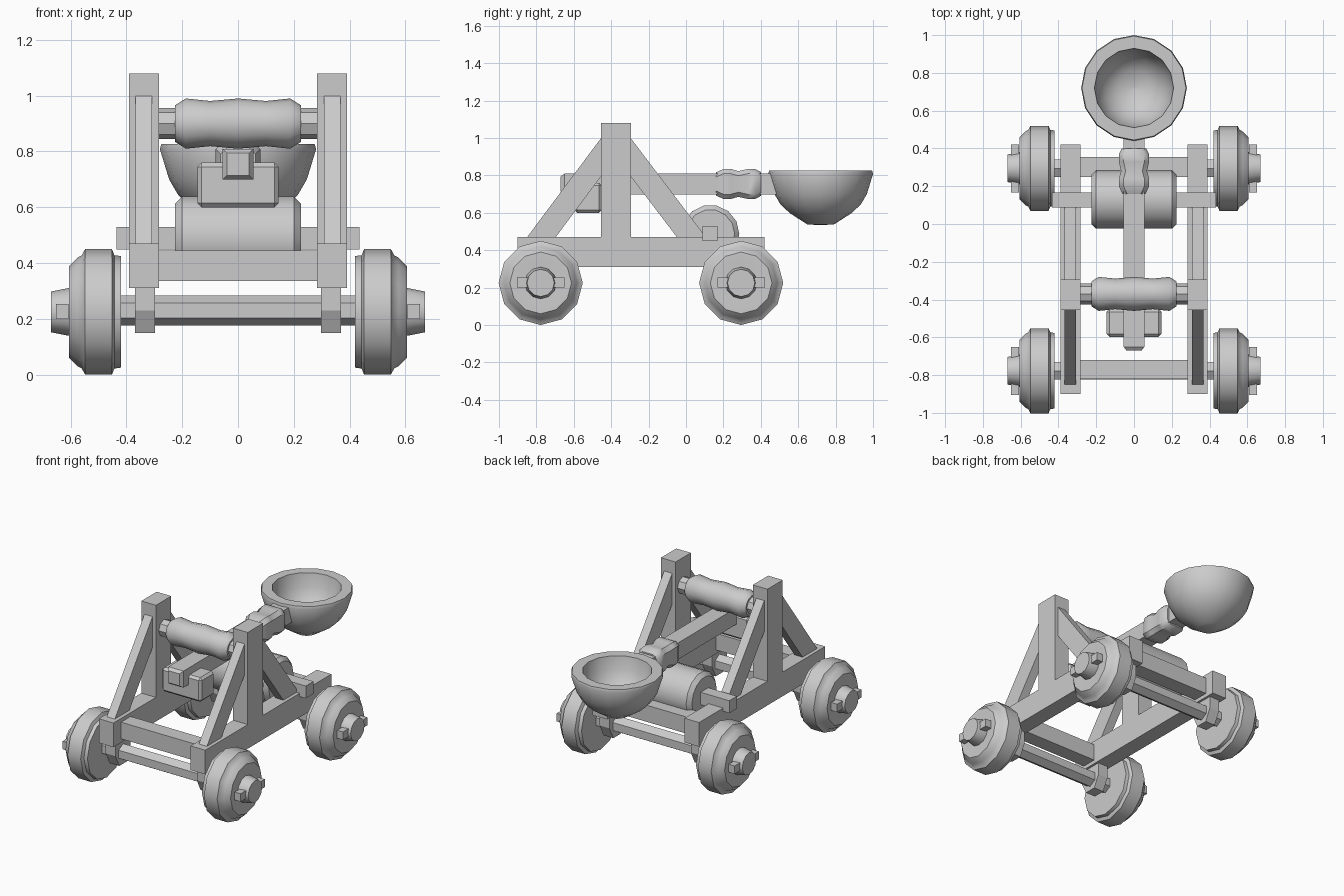
import bpy, bmesh
from math import sin, cos, pi, radians
from mathutils import Vector

if "Cube" in bpy.data.objects:
    bpy.data.objects.remove(bpy.data.objects["Cube"])


def finish(bm, name, smooth=None):
    bmesh.ops.remove_doubles(bm, verts=bm.verts, dist=1e-5)
    bmesh.ops.recalc_face_normals(bm, faces=bm.faces)
    me = bpy.data.meshes.new(name)
    bm.to_mesh(me)
    bm.free()
    if smooth:
        for p in me.polygons:
            p.use_smooth = True
        me.set_sharp_from_angle(angle=radians(smooth))
    ob = bpy.data.objects.new(name, me)
    bpy.context.collection.objects.link(ob)
    return ob


def box(name, x, y, z, bevel=0):
    bm = bmesh.new()
    bmesh.ops.create_cube(bm, size=1)
    for v in bm.verts:
        for i, (a, b) in enumerate((x, y, z)):
            v.co[i] = a + (v.co[i] + 0.5) * (b - a)
    if bevel:
        bmesh.ops.bevel(bm, geom=bm.edges[:], offset=bevel, segments=1,
                        affect='EDGES', profile=0.5)
    return finish(bm, name)


def loft(name, rings, smooth=None):
    bm = bmesh.new()
    loops = [[bm.verts.new(p) for p in r] for r in rings]
    n = len(loops[0])
    for a, b in zip(loops, loops[1:]):
        for i in range(n):
            j = (i + 1) % n
            bm.faces.new((a[i], a[j], b[j], b[i]))
    bm.faces.new(loops[0])
    bm.faces.new(loops[-1])
    return finish(bm, name, smooth)


def lathe_x(name, prof, y, z, n, smooth=40, phase=0.0):
    """Revolve (x, radius) pairs around a line parallel to x."""
    ang = [2 * pi * i / n + phase for i in range(n)]
    return loft(name, [[(x, y + r * cos(a), z + r * sin(a)) for a in ang]
                       for x, r in prof], smooth)


def prism_x(name, x, pts):
    """Extrude a (y, z) outline between two x positions."""
    return loft(name, [[(xx, y, z) for y, z in pts] for xx in x])


AXLES = (("front", -0.777), ("rear", 0.295))
WZ = 0.225

# Side frames, mirrored left and right
for s, side in ((-1, "left"), (1, "right")):
    wide, thin = (s * 0.283, s * 0.39), (s * 0.308, s * 0.367)
    box(side + "_rail", sorted(wide), (-0.90, 0.42), (0.31, 0.47))
    box(side + "_post", sorted(wide), (-0.455, -0.295), (0.31, 1.08))
    prism_x(side + "_front_brace", thin,
            [(-0.853, 0.465), (-0.45, 1.005), (-0.45, 0.80), (-0.70, 0.465)])
    prism_x(side + "_rear_brace", thin,
            [(0.11, 0.465), (-0.30, 1.005), (-0.30, 0.80), (-0.045, 0.465)])
    for end, y in AXLES:
        # Axle bearing block under the rail
        prism_x(f"{side}_{end}_bearing", (s * 0.298, s * 0.37),
                [(y - 0.08, 0.315), (y - 0.08, 0.23), (y - 0.04, 0.15),
                 (y + 0.04, 0.15), (y + 0.08, 0.23), (y + 0.08, 0.315)])
        # Wheel with stepped tread, hub and locking pin
        wheel = [(0.42, 0.17), (0.42, 0.20), (0.443, 0.203), (0.452, 0.225),
                 (0.548, 0.225), (0.56, 0.203), (0.575, 0.195), (0.605, 0.165),
                 (0.605, 0.14), (0.60, 0.085)]
        lathe_x(f"{side}_{end}_wheel", [(s * x, r) for x, r in wheel],
                y, WZ, 12, 35)
        lathe_x(f"{side}_{end}_hub",
                [(s * 0.59, 0.085), (s * 0.61, 0.085), (s * 0.67, 0.073)],
                y, WZ, 12)
        box(f"{side}_{end}_pin", sorted((s * 0.608, s * 0.652)),
            (y - 0.127, y + 0.127), (0.20, 0.253))

# Wheel axles
for end, y in AXLES:
    lathe_x(end + "_axle", [(-0.6, 0.053), (0.6, 0.053)], y, WZ + 0.005, 6,
            None, pi / 6)

# Cross beams
box("front_cross_beam", (-0.285, 0.285), (-0.82, -0.72), (0.335, 0.445))
box("rear_cross_beam", (-0.285, 0.285), (0.25, 0.355), (0.335, 0.445))

# Winch bar and drum
box("winch_bar", (-0.435, 0.435), (0.088, 0.168), (0.448, 0.53))
lathe_x("winch_drum", [(-0.225, 0.13), (-0.2, 0.155), (0.2, 0.155),
                       (0.225, 0.13)], 0.13, 0.487, 14, 35)

# Padded stop bar between the posts
lathe_x("stop_bar", [(-0.285, 0.055), (0.285, 0.055)], -0.37, 0.90, 8, None)
half = [(0.225, 0.066), (0.187, 0.09), (0.10, 0.081)]
pad = [(-x, r) for x, r in half] + [(0, 0.09)] + [(x, r) for x, r in half[::-1]]
lathe_x("stop_bar_pad", pad, -0.37, 0.90, 12)


# Throwing arm with tapered tip
def square_ring(y, h, zc=0.754, cut=0.0):
    k = h - cut
    if not cut:
        return [(-h, y, zc - h), (h, y, zc - h), (h, y, zc + h), (-h, y, zc + h)]
    return [(x, y, zc + z) for x, z in ((-k, -h), (k, -h), (h, -k), (h, k),
                                        (k, h), (-k, h), (-h, k), (-h, -k))]


loft("arm", [square_ring(-0.67, 0.04), square_ring(-0.65, 0.055),
             square_ring(0.49, 0.055)])
# Cord wrapping on the arm
loft("arm_wrap", [square_ring(y, h, cut=0.025) for y, h in
                  ((0.16, 0.062), (0.20, 0.08), (0.24, 0.08), (0.28, 0.069),
                   (0.33, 0.08), (0.37, 0.08), (0.40, 0.064))], 40)
# Counterweight block
box("counterweight", (-0.145, 0.145), (-0.597, -0.45), (0.60, 0.76), 0.015)

# Bowl with thick rim
bowl = [(0.005, 0.535), (0.07, 0.537), (0.165, 0.598), (0.215, 0.645),
        (0.247, 0.70), (0.28, 0.808), (0.275, 0.826), (0.21, 0.826),
        (0.195, 0.74), (0.155, 0.665), (0.09, 0.615), (0.005, 0.60)]
N = 16
loft("bowl", [[(r * cos(2 * pi * i / N), 0.72 + r * sin(2 * pi * i / N), z)
               for i in range(N)] for r, z in bowl], 45)
